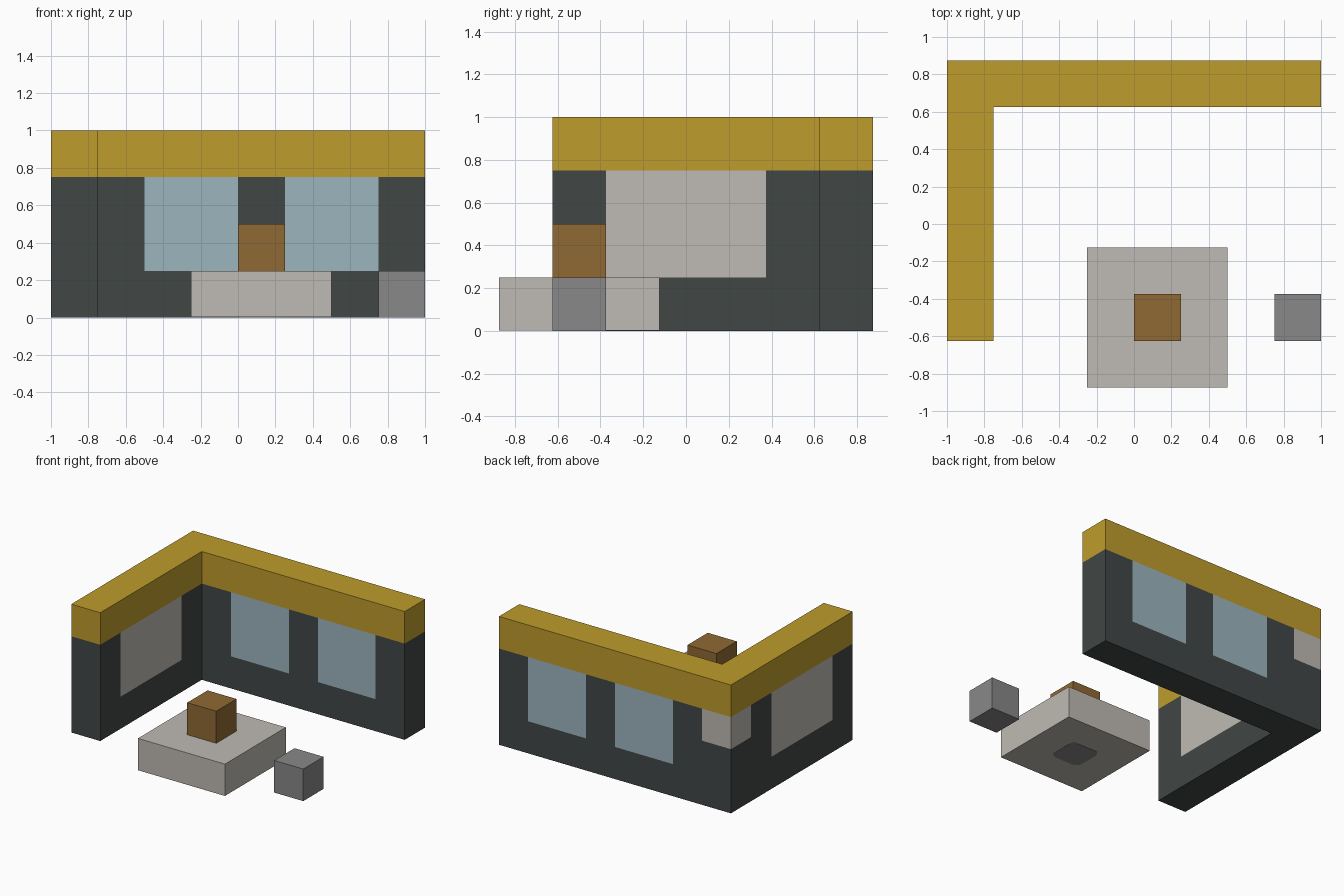
import bpy
import bmesh
from mathutils import Vector

if "Cube" in bpy.data.objects:
    bpy.data.objects.remove(bpy.data.objects["Cube"], do_unlink=True)


def linear(c):
    c /= 255
    return c / 12.92 if c <= 0.04045 else ((c + 0.055) / 1.055) ** 2.4


def material(name, *rgb):
    mat = bpy.data.materials.new(name)
    colour = [linear(c) for c in rgb] + [1]
    mat.use_nodes = True
    mat.diffuse_color = colour
    bsdf = mat.node_tree.nodes["Principled BSDF"]
    bsdf.inputs["Base Color"].default_value = colour
    bsdf.inputs["Roughness"].default_value = 0.9
    return mat


yellow = material("mustard yellow", 191, 156, 44)
slate = material("dark slate", 65, 71, 70)
glass = material("pale blue glass", 156, 181, 190)
stone = material("pale stone", 191, 186, 179)
wood = material("brown wood", 144, 105, 52)
grey = material("mid grey", 136, 136, 136)


def add_object(name, bm, *mats):
    bmesh.ops.recalc_face_normals(bm, faces=bm.faces)
    mesh = bpy.data.meshes.new(name)
    bm.to_mesh(mesh)
    bm.free()
    for mat in mats:
        mesh.materials.append(mat)
    obj = bpy.data.objects.new(name, mesh)
    bpy.context.collection.objects.link(obj)
    return obj


def box(name, low, high, mat, corner=0):
    """Box between two corners, with optional rounded upright edges."""
    bm = bmesh.new()
    bmesh.ops.create_cube(bm, size=1)
    low, high = Vector(low), Vector(high)
    bmesh.ops.scale(bm, vec=high - low, verts=bm.verts)
    bmesh.ops.translate(bm, vec=(low + high) / 2, verts=bm.verts)
    if corner:
        upright = [e for e in bm.edges
                   if abs(e.verts[0].co.z - e.verts[1].co.z) > 0.001]
        bmesh.ops.bevel(bm, geom=upright, offset=corner, segments=4,
                        profile=0.5, affect='EDGES')
    return add_object(name, bm, mat)


def l_prism(z0, z1):
    """L-shaped solid: a corner square with two arms."""
    bm = bmesh.new()
    xs, ys = (-1, -0.75, 1), (0.875, 0.625, -0.625)
    grid = {(i, j): bm.verts.new((xs[i], ys[j], z0))
            for i in range(3) for j in range(3) if i < 2 or j < 2}
    faces = [bm.faces.new([grid[i, j], grid[i, j + 1],
                           grid[i + 1, j + 1], grid[i + 1, j]])
             for i, j in ((0, 0), (1, 0), (0, 1))]
    new = bmesh.ops.extrude_face_region(bm, geom=faces, use_keep_orig=True)
    top = [g for g in new["geom"] if isinstance(g, bmesh.types.BMVert)]
    bmesh.ops.translate(bm, vec=(0, 0, z1 - z0), verts=top)
    bmesh.ops.recalc_face_normals(bm, faces=bm.faces)
    return bm


# Walls, cut along the panel outlines
walls = l_prism(0, 0.75)
cuts = ((-0.5, 0, 0.25, 0.75), (-0.375, 0.375), (0.25, 0.5))
for axis, places in enumerate(cuts):
    normal = [int(axis == k) for k in range(3)]
    for place in places:
        bmesh.ops.bisect_plane(
            walls, geom=walls.verts[:] + walls.edges[:] + walls.faces[:],
            plane_co=[place * n for n in normal], plane_no=normal)

# Windows in the back wall, stone panels in the side wall and outer corner
for face in walls.faces:
    x, y, z = face.calc_center_median()
    n = face.normal
    if abs(n.z) > 0.5:
        continue
    if abs(n.y) > 0.5 and z > 0.25 and (-0.5 < x < 0 or 0.25 < x < 0.75):
        face.material_index = 1
    elif abs(n.x) > 0.5 and z > 0.25 and abs(y) < 0.375:
        face.material_index = 2
    elif x < -0.75 and y > 0.625 and z > 0.5:
        face.material_index = 2
add_object("walls", walls, slate, glass, stone)

# Roof band
add_object("roof_band", l_prism(0.75, 1), yellow)

# Plinth with the block on it, the patch beneath, and the loose block
box("plinth", (-0.25, -0.875, 0.002), (0.5, -0.125, 0.25), stone)
box("plinth_underside_patch", (0, -0.625, 0), (0.25, -0.375, 0.004), grey, 0.05)
box("wood_block", (0, -0.625, 0.25), (0.25, -0.375, 0.5), wood)
box("grey_block", (0.75, -0.625, 0), (1, -0.375, 0.25), grey)
